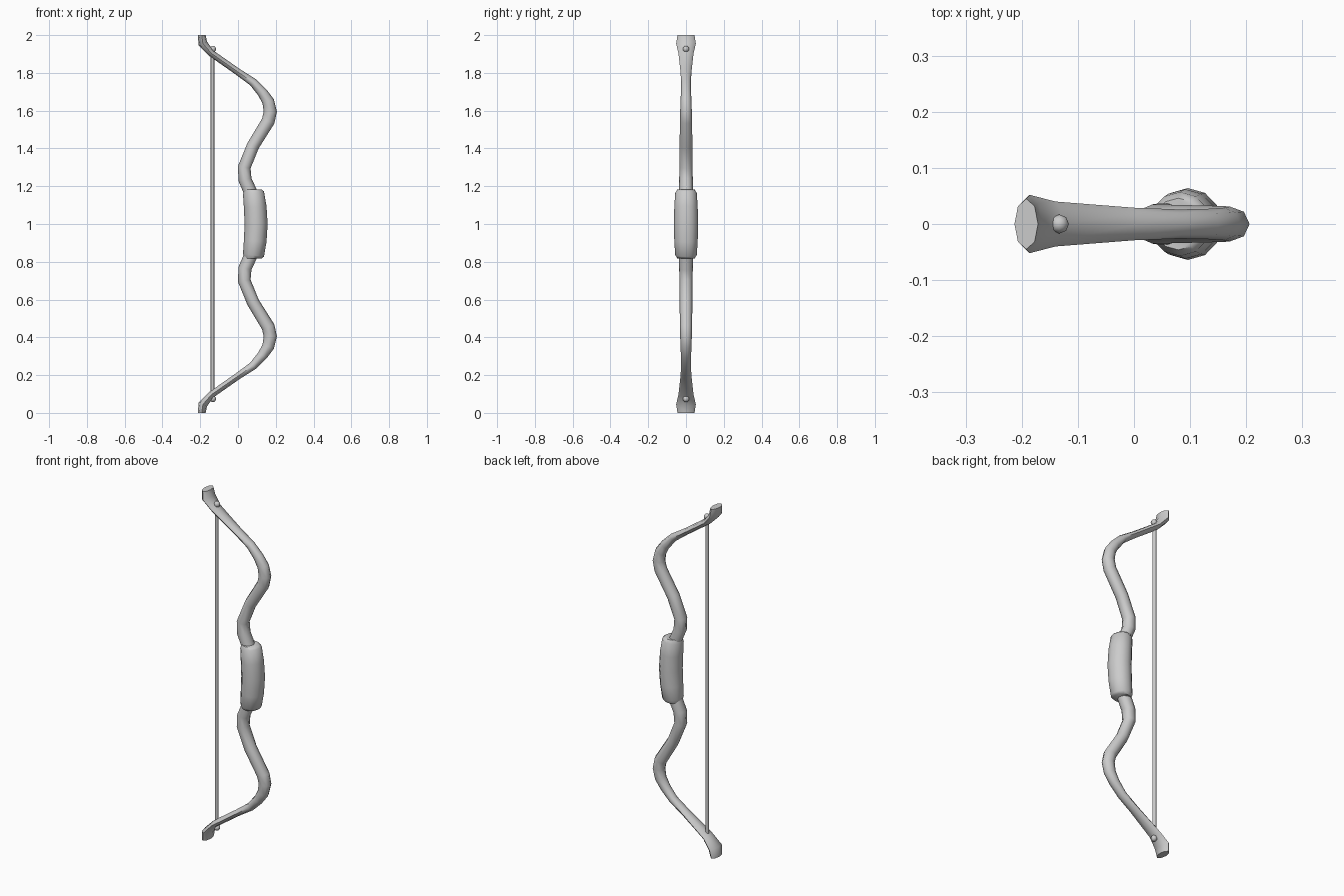
import bpy, bmesh, math
from mathutils import Vector

if "Cube" in bpy.data.objects:
    bpy.data.objects.remove(bpy.data.objects["Cube"], do_unlink=True)

grey = bpy.data.materials.new("plain grey")
grey.use_nodes = True
colour = (0.6, 0.6, 0.6, 1)
grey.diffuse_color = colour
grey.node_tree.nodes["Principled BSDF"].inputs["Base Color"].default_value = colour


def finish(obj, angle=50):
    obj.data.materials.append(grey)
    bpy.ops.object.select_all(action="DESELECT")
    obj.select_set(True)
    bpy.context.view_layer.objects.active = obj
    bpy.ops.object.shade_smooth_by_angle(angle=math.radians(angle))


def mirrored(half):
    """Complete a path, listed from the top to the middle, below z = 1."""
    return half + [(x, 2 - z, a, b) for x, z, a, b in reversed(half) if z > 1]


def sweep(name, rings, sides=8):
    """Skin oval rings (x, z, in-plane radius, y radius) along a path."""
    bm = bmesh.new()
    pts = [Vector((x, 0, z)) for x, z, a, b in rings]
    loops = []
    for i, (x, z, a, b) in enumerate(rings):
        if 0 < i < len(pts) - 1:
            t = (pts[i] - pts[i - 1]).normalized() + (pts[i + 1] - pts[i]).normalized()
            t.normalize()
        else:
            t = Vector((0, 0, -1))
        across = Vector((-t.z, 0, t.x))
        loops.append([bm.verts.new(pts[i] + across * a * math.cos(k * math.tau / sides)
                                   + Vector((0, b * math.sin(k * math.tau / sides), 0)))
                      for k in range(sides)])
    for r, s in zip(loops, loops[1:]):
        for k in range(sides):
            n = (k + 1) % sides
            bm.faces.new((r[k], r[n], s[n], s[k]))
    bm.faces.new(loops[0])
    bm.faces.new(loops[-1])
    bmesh.ops.recalc_face_normals(bm, faces=bm.faces)
    mesh = bpy.data.meshes.new(name)
    bm.to_mesh(mesh)
    bm.free()
    obj = bpy.data.objects.new(name, mesh)
    bpy.context.collection.objects.link(obj)
    finish(obj)


# Recurved limbs, running through the grip
sweep("bow_limbs", mirrored([
    (-0.192, 2.0, 0.021, 0.045),
    (-0.186, 1.955, 0.024, 0.052),
    (-0.14, 1.903, 0.018, 0.04),
    (0.0, 1.805, 0.018, 0.029),
    (0.08, 1.75, 0.022, 0.026),
    (0.13, 1.695, 0.027, 0.027),
    (0.16, 1.648, 0.032, 0.029),
    (0.171, 1.595, 0.035, 0.031),
    (0.16, 1.545, 0.035, 0.032),
    (0.08, 1.415, 0.033, 0.034),
    (0.033, 1.3, 0.034, 0.035),
    (0.037, 1.235, 0.035, 0.036),
    (0.07, 1.16, 0.036, 0.037),
    (0.095, 1.0, 0.037, 0.037),
]))

# Curved grip sleeve with rounded ends
sweep("grip", mirrored([
    (0.079, 1.182, 0.046, 0.046),
    (0.082, 1.165, 0.056, 0.057),
    (0.091, 1.09, 0.060, 0.062),
    (0.096, 1.0, 0.061, 0.064),
]), sides=12)

# Bowstring
bpy.ops.mesh.primitive_cylinder_add(vertices=8, radius=0.01, depth=1.82,
                                    location=(-0.135, 0, 1))
bpy.context.object.name = "bowstring"
finish(bpy.context.object)

# Beads holding the string on the outer side of each limb
for name, z in (("upper_bead", 1.926), ("lower_bead", 0.074)):
    bpy.ops.mesh.primitive_uv_sphere_add(segments=8, ring_count=6, radius=0.017,
                                         location=(-0.133, 0, z))
    bpy.context.object.name = name
    finish(bpy.context.object)
